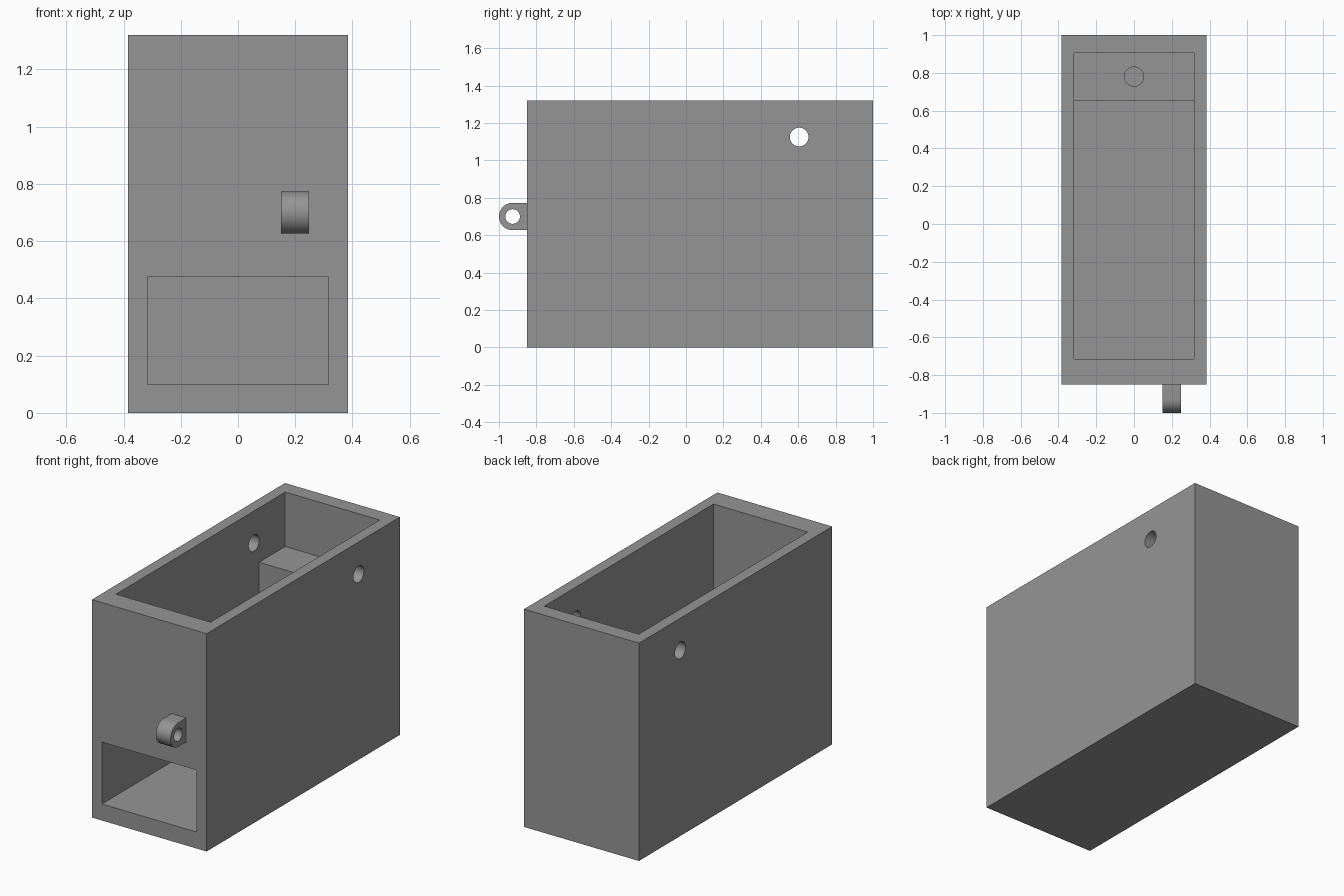
import bpy, bmesh, math
from mathutils import Matrix

if "Cube" in bpy.data.objects:
    bpy.data.objects.remove(bpy.data.objects["Cube"])

grey = bpy.data.materials.new("plain grey")
grey.diffuse_color = (0.3, 0.3, 0.3, 1)
grey.use_nodes = True
grey.node_tree.nodes["Principled BSDF"].inputs["Base Color"].default_value = grey.diffuse_color


def new_object(name, bm):
    bmesh.ops.recalc_face_normals(bm, faces=bm.faces)
    mesh = bpy.data.meshes.new(name)
    bm.to_mesh(mesh)
    bm.free()
    mesh.materials.append(grey)
    ob = bpy.data.objects.new(name, mesh)
    bpy.context.collection.objects.link(ob)
    return ob


def side_prism(name, profile, x0, x1):
    """Extrude a (y, z) profile from x0 to x1."""
    bm = bmesh.new()
    face = bm.faces.new([bm.verts.new((x0, y, z)) for y, z in profile])
    ext = bmesh.ops.extrude_face_region(bm, geom=[face])
    moved = [v for v in ext["geom"] if isinstance(v, bmesh.types.BMVert)]
    bmesh.ops.translate(bm, verts=moved, vec=(x1 - x0, 0, 0))
    return new_object(name, bm)


def cylinder(name, radius, length, centre, along_x):
    bm = bmesh.new()
    turn = Matrix.Rotation(math.pi / 2, 4, 'Y') if along_x else Matrix()
    bmesh.ops.create_cone(bm, cap_ends=True, segments=48, radius1=radius,
                          radius2=radius, depth=length,
                          matrix=Matrix.Translation(centre) @ turn)
    return new_object(name, bm)


def cut(target, cutters):
    bpy.context.view_layer.objects.active = target
    for c in cutters:
        mod = target.modifiers.new("cut", 'BOOLEAN')
        mod.operation, mod.solver, mod.object = 'DIFFERENCE', 'EXACT', c
        bpy.ops.object.modifier_apply(modifier=mod.name)
        bpy.data.objects.remove(c)


def smooth(ob):
    bpy.ops.object.select_all(action='DESELECT')
    ob.select_set(True)
    bpy.context.view_layer.objects.active = ob
    bpy.ops.object.shade_smooth_by_angle(angle=math.radians(30))


# Box housing
W, FRONT, BACK, TOP = 0.385, -0.85, 1.0, 1.32
housing = side_prism("housing", [(FRONT, 0), (BACK, 0), (BACK, TOP), (FRONT, TOP)], -W, W)

# Cavity with a rear ledge and a front opening, all of one width
cavity = side_prism("cavity_cutter", [
    (-1.1, 0.10), (0.655, 0.10), (0.655, 0.99), (0.905, 0.99),
    (0.905, 1.5), (-0.715, 1.5), (-0.715, 0.475), (-1.1, 0.475)], -0.317, 0.317)

# Pivot holes through both side walls, and a blind hole in the ledge
pivot = cylinder("pivot_cutter", 0.05, 1.0, (0, 0.605, 1.125), True)
socket = cylinder("socket_cutter", 0.051, 0.5, (0, 0.78, 0.99), False)
cut(housing, [cavity, pivot, socket])
smooth(housing)

# Rounded lug with an eye on the front wall
R, LY, LZ = 0.073, -0.927, 0.70
arc = [(LY - R * math.sin(math.pi * i / 24), LZ + R * math.cos(math.pi * i / 24))
       for i in range(25)]
lug = side_prism("front_lug", [(FRONT + 0.01, LZ + R)] + arc + [(FRONT + 0.01, LZ - R)],
                 0.15, 0.248)
cut(lug, [cylinder("eye_cutter", 0.039, 0.4, (0.2, LY, LZ), True)])
smooth(lug)
